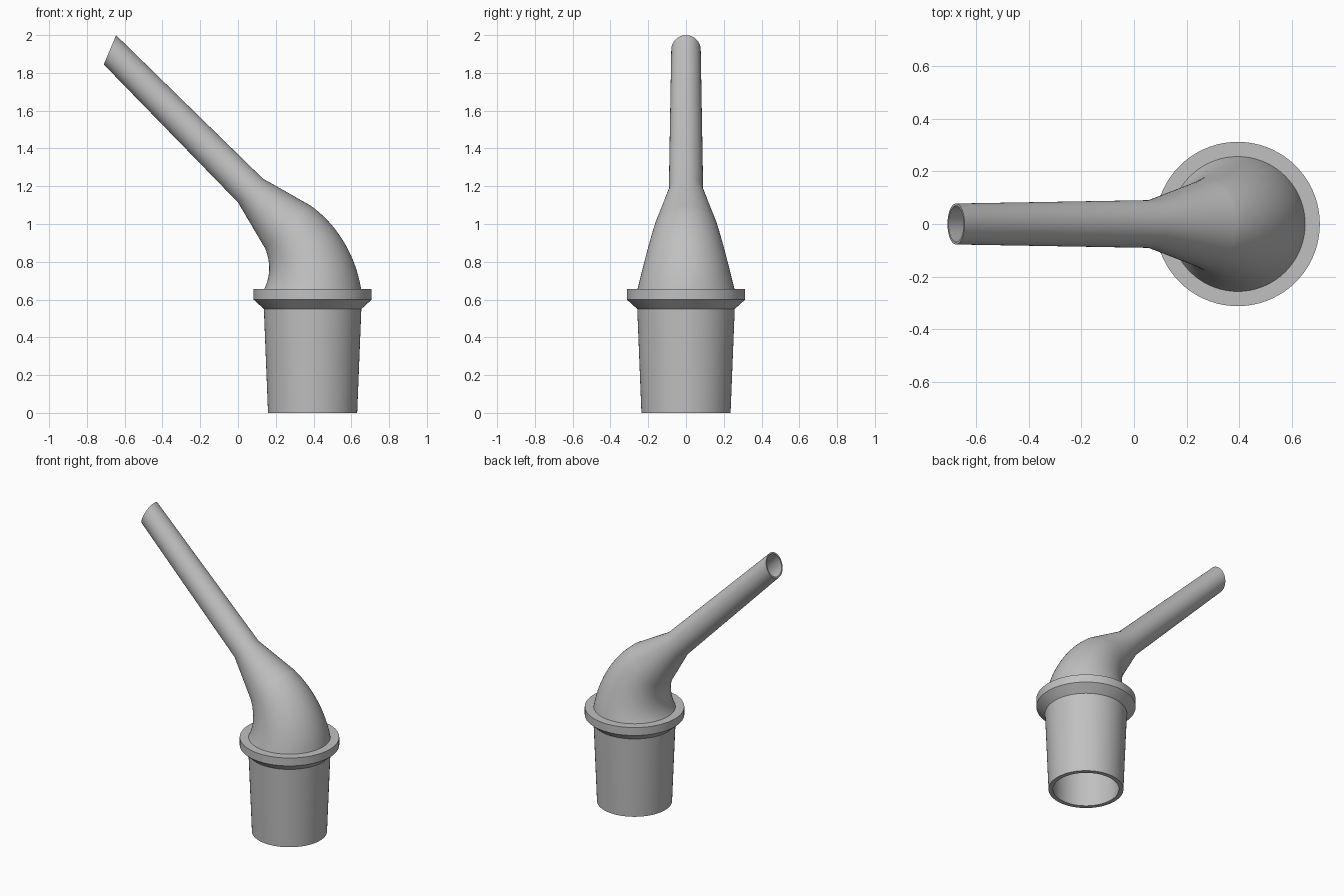
import bpy, bmesh, math
from mathutils import Vector

if "Cube" in bpy.data.objects:
    bpy.data.objects.remove(bpy.data.objects["Cube"])

SIDES = 72
AXIS_X = 0.395          # axis of the tapered sleeve
BORE = 0.88             # bore size relative to the outside

grey = bpy.data.materials.new("plain grey")
grey.use_nodes = True
color = (0.53, 0.53, 0.53, 1)
grey.diffuse_color = color
grey.node_tree.nodes["Principled BSDF"].inputs["Base Color"].default_value = color


def section(x, z, tilt, half, width):
    """Elliptical cross-section tilted in the xz plane."""
    return (x, z, math.radians(tilt), half, width)


def upright(z, r):
    return section(AXIS_X, z, 0, r, r)


def bore(s):
    return (*s[:3], s[3] * BORE, s[4] * BORE)


def loft(name, sections):
    """Skin a chain of cross-sections, outside going up and bore coming down."""
    bm = bmesh.new()
    rings = []
    for x, z, tilt, half, width in sections:
        across = Vector((math.cos(tilt), 0, math.sin(tilt))) * half
        ring = []
        for i in range(SIDES):
            a = math.tau * i / SIDES
            p = Vector((x, 0, z)) + across * math.cos(a)
            p.y = width * math.sin(a)
            ring.append(bm.verts.new(p))
        rings.append(ring)
    for a, b in zip(rings, rings[1:]):
        for i in range(SIDES):
            j = (i + 1) % SIDES
            bm.faces.new((a[i], a[j], b[j], b[i]))
    mesh = bpy.data.meshes.new(name)
    bm.to_mesh(mesh)
    bm.free()
    mesh.materials.append(grey)
    obj = bpy.data.objects.new(name, mesh)
    bpy.context.collection.objects.link(obj)
    bpy.ops.object.select_all(action="DESELECT")
    obj.select_set(True)
    bpy.context.view_layer.objects.active = obj
    bpy.ops.object.shade_smooth_by_angle(angle=math.radians(30))
    return obj


# Tapered sleeve with its bevelled flange
foot, shoulder, seat = upright(0, 0.236), upright(0.55, 0.258), upright(0.655, 0.257)
loft("tapered_sleeve", [bore(seat), bore(shoulder), bore(foot), foot, shoulder,
                        upright(0.6, 0.313), upright(0.655, 0.313), seat])

# Curved neck: a narrowing bend, then a cone into the straight stem
BEND_R, BEND_ANGLE, STEPS = 0.48, 43, 16
spout = []
for i in range(STEPS + 1):
    t = i / STEPS
    a = math.radians(BEND_ANGLE * t)
    r = 0.257 + (0.166 - 0.257) * t
    spout.append(section(AXIS_X - BEND_R * (1 - math.cos(a)),
                         0.655 + BEND_R * math.sin(a), BEND_ANGLE * t, r, r))
spout.append(section(0.065, 1.178, 44, 0.091, 0.091))       # base of stem
spout.append(section(-0.678, 1.922, 67.2, 0.084, 0.078))    # slanted mouth
loft("bent_spout", spout + [bore(s) for s in reversed(spout)])
